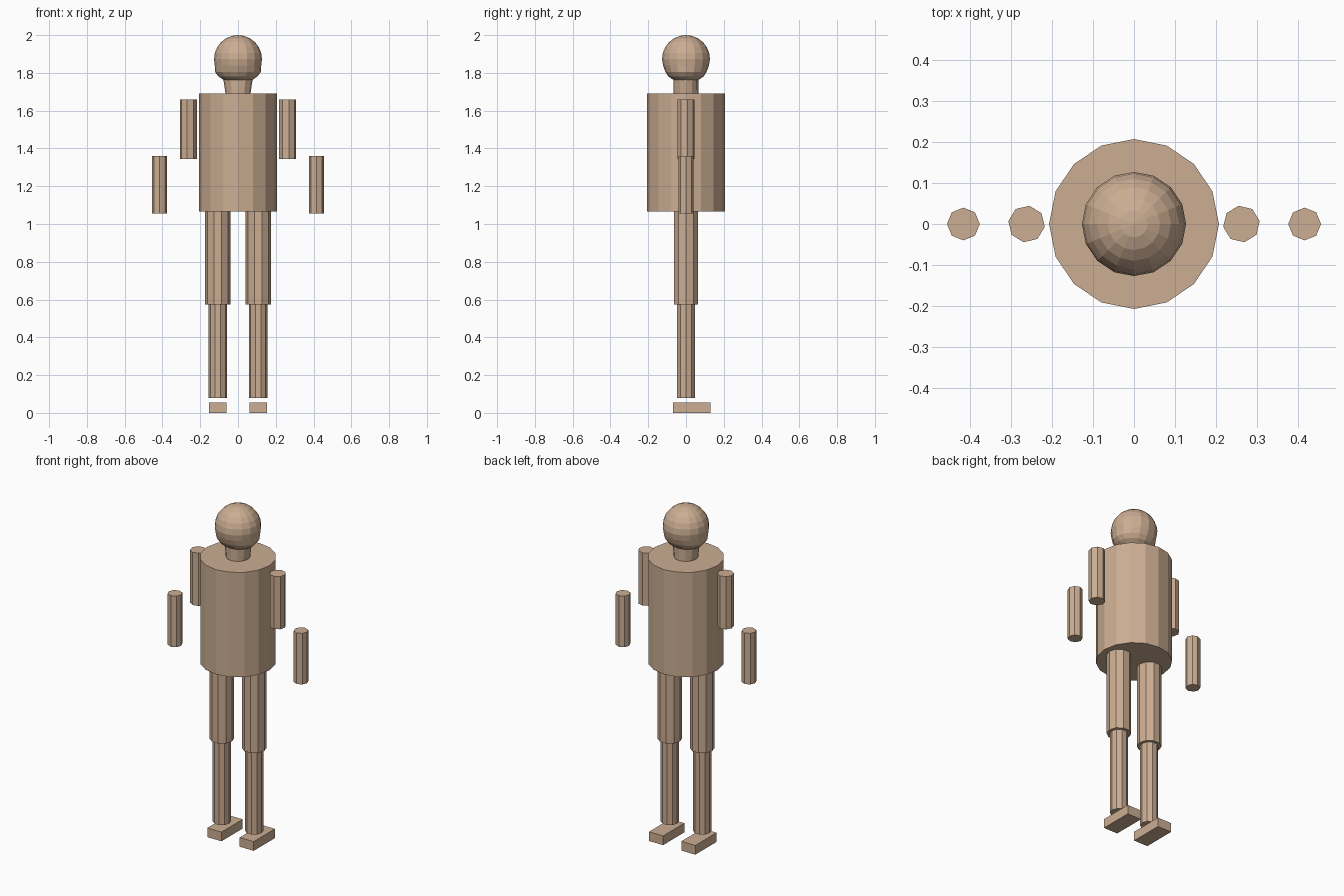
import bpy, bmesh, math

if "Cube" in bpy.data.objects:
    bpy.data.objects.remove(bpy.data.objects["Cube"])

skin = bpy.data.materials.new("warm_tan")
skin.diffuse_color = (0.60, 0.42, 0.29, 1)
skin.use_nodes = True
skin.node_tree.nodes["Principled BSDF"].inputs["Base Color"].default_value = skin.diffuse_color


def finish(name, bm):
    bmesh.ops.recalc_face_normals(bm, faces=bm.faces[:])
    me = bpy.data.meshes.new(name)
    bm.to_mesh(me)
    bm.free()
    me.materials.append(skin)
    ob = bpy.data.objects.new(name, me)
    bpy.context.collection.objects.link(ob)
    return ob


def lathe(name, rings, sides, x=0.0, turn=0.0):
    """Capped stack of elliptical rings: (z, x radius, y radius)."""
    bm = bmesh.new()
    loops = []
    for z, rx, ry in rings:
        angs = [turn + math.tau * i / sides for i in range(sides)]
        loops.append([bm.verts.new((x + rx * math.cos(a), ry * math.sin(a), z))
                      for a in angs])
    for lo, hi in zip(loops, loops[1:]):
        for i in range(sides):
            j = (i + 1) % sides
            bm.faces.new((lo[i], lo[j], hi[j], hi[i]))
    bm.faces.new(loops[0][::-1])
    bm.faces.new(loops[-1])
    return finish(name, bm)


def tube(name, x, r, z0, z1, sides, turn=0.0):
    return lathe(name, [(z0, r, r), (z1, r, r)], sides, x, turn)


def box(name, x0, x1, y0, y1, z0, z1):
    bm = bmesh.new()
    bmesh.ops.create_cube(bm, size=1)
    for v in bm.verts:
        v.co = ((x0 + x1) / 2 + v.co.x * (x1 - x0),
                (y0 + y1) / 2 + v.co.y * (y1 - y0),
                (z0 + z1) / 2 + v.co.z * (z1 - z0))
    return finish(name, bm)


# Torso and neck
tube("torso", 0, 0.207, 1.065, 1.69, 16)
lathe("neck", [(1.69, 0.066, 0.066), (1.77, 0.078, 0.066)], 12)

# Head: wide jaw below, round dome above
R, CZ = 0.127, 1.873
head = [(1.757, 0.06, 0.05), (1.765, 0.08, 0.07), (1.782, 0.104, 0.094),
        (1.805, 0.121, 0.109), (1.838, 0.123, 0.121)]
for deg in range(90, 0, -15):
    t = math.radians(deg)
    r = R * math.sin(t)
    head.append((CZ + R * math.cos(t), r, r))
head.append((CZ + R, 0.001, 0.001))
lathe("head", head, 16)

# Arms and legs, mirrored left and right
for side, s in (("left", -1), ("right", 1)):
    tube(side + "_upper_arm", s * 0.262, 0.045, 1.345, 1.66, 8,
         s * math.radians(9))
    tube(side + "_forearm", s * 0.416, 0.04, 1.055, 1.36, 8)
    tube(side + "_thigh", s * 0.107, 0.067, 0.575, 1.066, 10)
    tube(side + "_shin", s * 0.107, 0.049, 0.08, 0.576, 10)
    xs = sorted((s * 0.06, s * 0.153))
    box(side + "_foot", xs[0], xs[1], -0.07, 0.13, 0, 0.055)
